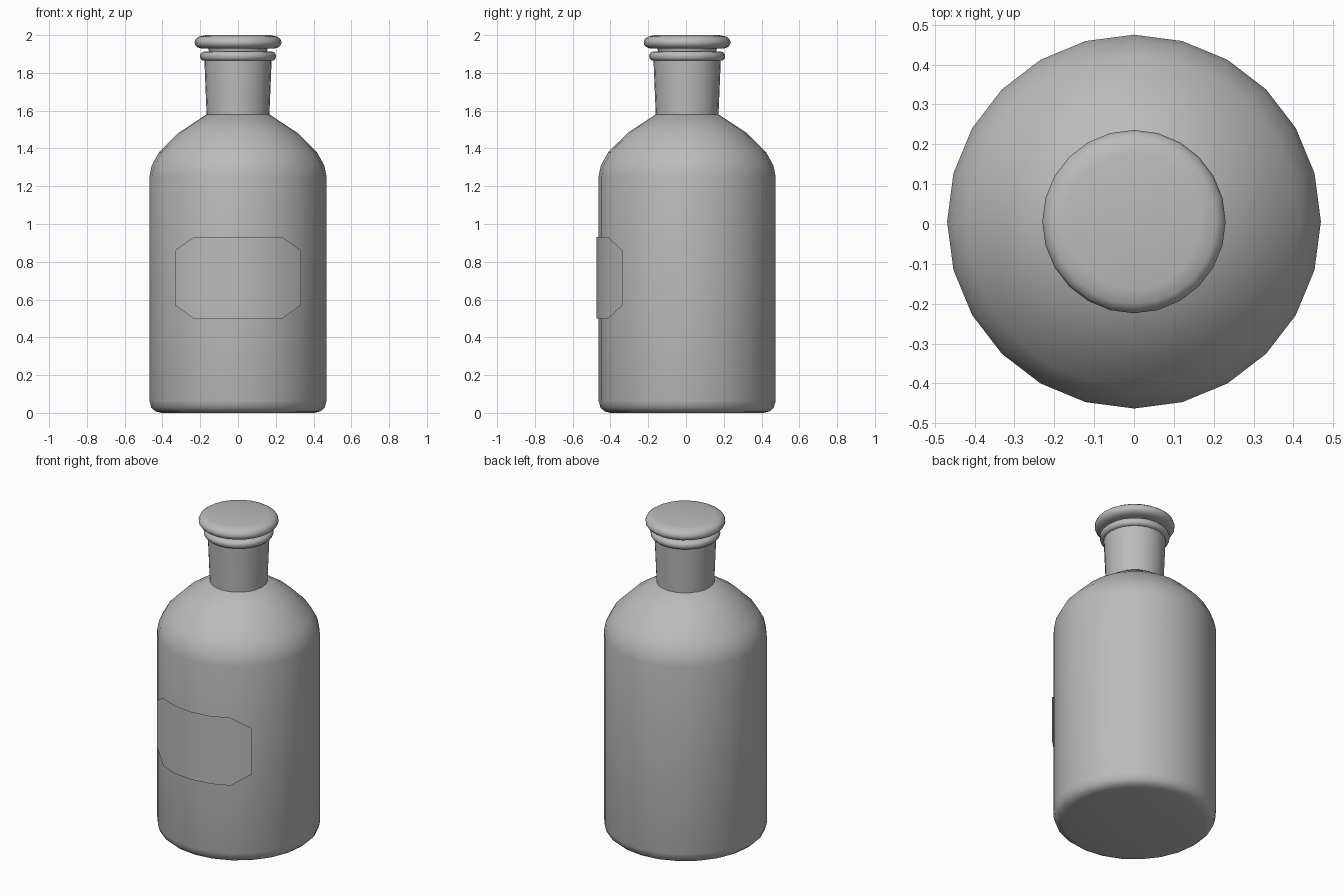
import bpy, bmesh
from math import sin, cos, pi, radians

if "Cube" in bpy.data.objects:
    bpy.data.objects.remove(bpy.data.objects["Cube"])

SIDES = 24
CY = 0.006          # bottle axis, shifted so the label fits the centred bounds

grey = bpy.data.materials.new("dark_grey")
grey.diffuse_color = (0.5, 0.5, 0.5, 1)
grey.use_nodes = True
grey.node_tree.nodes["Principled BSDF"].inputs["Base Color"].default_value = grey.diffuse_color


def finish(name, bm, angle=40):
    me = bpy.data.meshes.new(name)
    bm.to_mesh(me)
    bm.free()
    me.materials.append(grey)
    ob = bpy.data.objects.new(name, me)
    bpy.context.collection.objects.link(ob)
    bpy.ops.object.select_all(action='DESELECT')
    ob.select_set(True)
    bpy.context.view_layer.objects.active = ob
    bpy.ops.object.shade_smooth_by_angle(angle=radians(angle))
    return ob


def lathe(name, profile):
    """Revolve (radius, z) points and cap both ends."""
    bm = bmesh.new()
    rings = [[bm.verts.new((r * sin(2 * pi * i / SIDES), CY - r * cos(2 * pi * i / SIDES), z))
              for i in range(SIDES)] for r, z in profile]
    for a, b in zip(rings, rings[1:]):
        for i in range(SIDES):
            j = (i + 1) % SIDES
            bm.faces.new((a[i], a[j], b[j], b[i]))
    bm.faces.new(rings[0][::-1])
    bm.faces.new(rings[-1])
    bmesh.ops.recalc_face_normals(bm, faces=bm.faces)
    return finish(name, bm)


# Body with rounded base and domed shoulder
lathe("bottle_body", [
    (0.405, 0.0), (0.437, 0.008), (0.459, 0.028), (0.469, 0.065),
    (0.469, 1.25), (0.457, 1.31), (0.418, 1.38),
    (0.314, 1.483), (0.167, 1.58)])

# Flared neck with rolled lip
lathe("bottle_neck", [
    (0.166, 1.575), (0.178, 1.865), (0.190, 1.867), (0.199, 1.877), (0.201, 1.89),
    (0.199, 1.9), (0.190, 1.91), (0.175, 1.914), (0.15, 1.914)])

# Stopper: plug and rounded disc
lathe("stopper", [
    (0.145, 1.88), (0.157, 1.928), (0.195, 1.929), (0.217, 1.937), (0.228, 1.95),
    (0.23, 1.963), (0.224, 1.98), (0.207, 1.992), (0.17, 2.0)])

# Curved paper label with clipped corners, a thin sheet wrapped around the front
bm = bmesh.new()
cols = []
for k in range(-3, 4):
    a = radians(15 * k)
    lo, hi = (0.57, 0.86) if abs(k) == 3 else (0.5, 0.93)
    cols.append([bm.verts.new((0.471 * sin(a), -0.003 - 0.471 * cos(a), z)) for z in (lo, hi)])
for c, d in zip(cols, cols[1:]):
    bm.faces.new((c[0], d[0], d[1], c[1]))
finish("label", bm)
